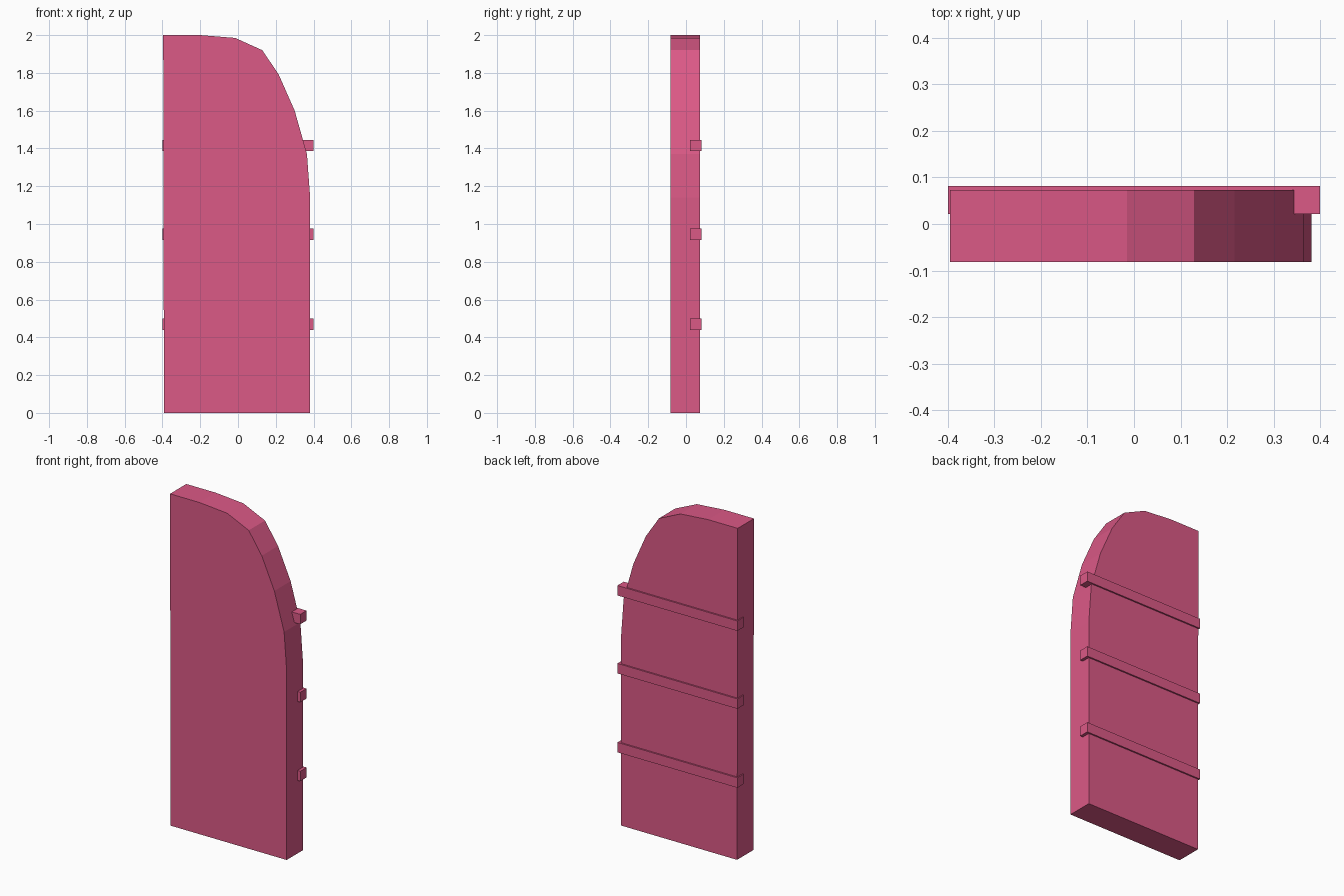
import bpy, bmesh

if "Cube" in bpy.data.objects:
    bpy.data.objects.remove(bpy.data.objects["Cube"])

pink = bpy.data.materials.new("pink_paint")
pink.diffuse_color = (0.71, 0.10, 0.24, 1)
pink.use_nodes = True
pink.node_tree.nodes["Principled BSDF"].inputs["Base Color"].default_value = pink.diffuse_color


def extrude_profile(name, points, y0, y1):
    """Solid made by pushing an x-z outline from y0 to y1."""
    bm = bmesh.new()
    face = bm.faces.new([bm.verts.new((x, y0, z)) for x, z in points])
    new = bmesh.ops.extrude_face_region(bm, geom=[face], use_keep_orig=True)["geom"]
    for v in new:
        if isinstance(v, bmesh.types.BMVert):
            v.co.y = y1
    bmesh.ops.recalc_face_normals(bm, faces=bm.faces[:])
    mesh = bpy.data.meshes.new(name)
    bm.to_mesh(mesh)
    bm.free()
    mesh.materials.append(pink)
    obj = bpy.data.objects.new(name, mesh)
    bpy.context.collection.objects.link(obj)
    return obj


# Door leaf with a faceted quarter arch
outline = [(-0.392, 0), (0.382, 0), (0.382, 1.14), (0.365, 1.37), (0.30, 1.60),
           (0.216, 1.79), (0.129, 1.92), (-0.015, 1.985), (-0.20, 2.0), (-0.396, 2.0)]
extrude_profile("door_leaf", outline, -0.082, 0.073)

# Horizontal battens let into the back
for i, z in enumerate((0.47, 0.946, 1.416)):
    h = 0.03
    extrude_profile(f"back_batten_{i + 1}",
                    [(-0.4, z - h), (0.4, z - h), (0.4, z + h), (-0.4, z + h)],
                    0.022, 0.082)
